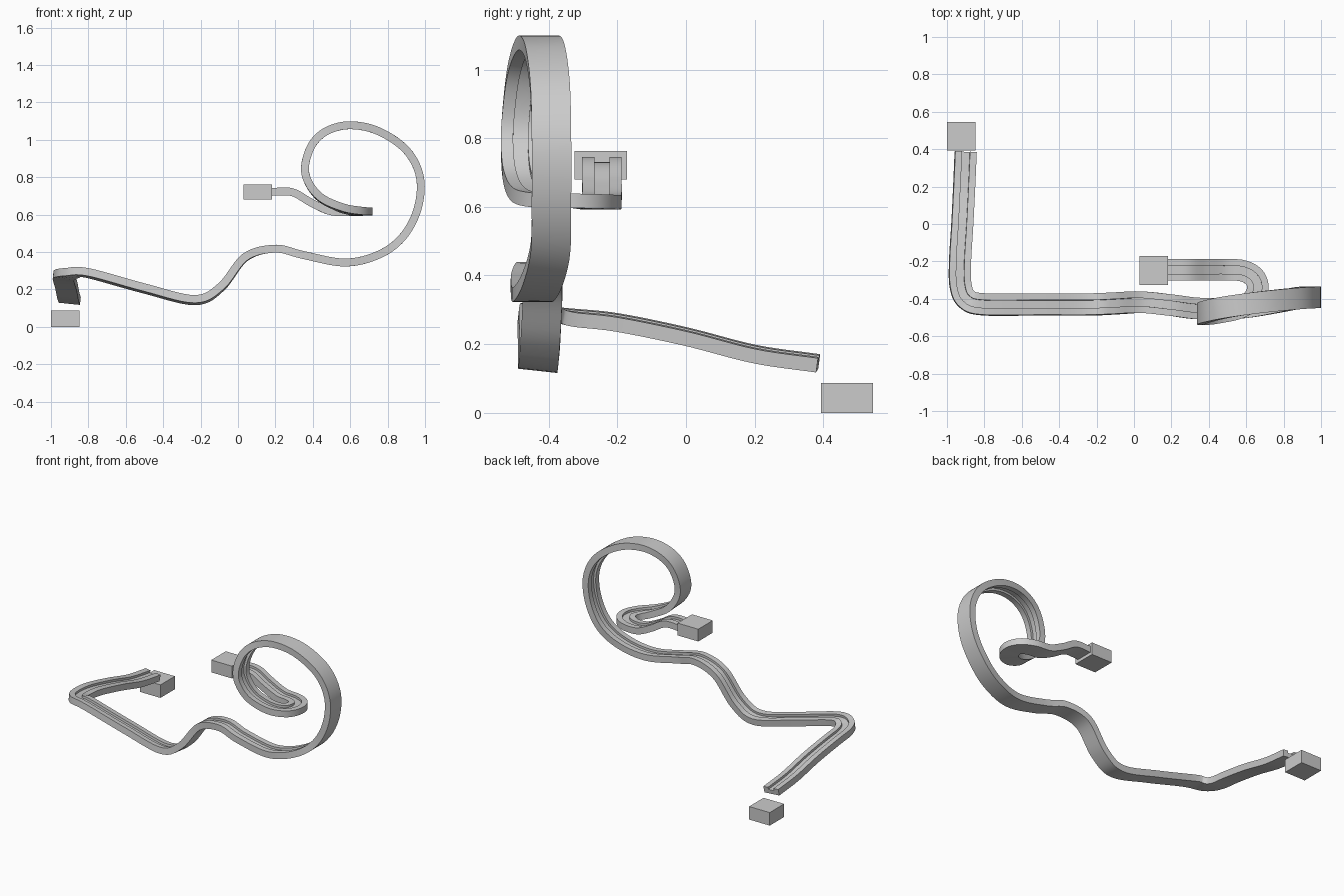
import bpy, bmesh, math
from mathutils import Vector

if "Cube" in bpy.data.objects:
    bpy.data.objects.remove(bpy.data.objects["Cube"])

# Centreline points of the track: x, y, z, heading of the track's right-hand side (degrees)
path = [
    (0.18, -0.245, 0.722, -90), (0.29, -0.245, 0.72, -90), (0.39, -0.245, 0.665, -90),
    (0.49, -0.245, 0.62, -90), (0.58, -0.25, 0.614, -105), (0.643, -0.285, 0.616, -145),
    (0.662, -0.345, 0.618, -185), (0.63, -0.41, 0.62, -225), (0.55, -0.453, 0.638, -255),
    # vertical loop
    (0.44, -0.475, 0.692, -266), (0.373, -0.482, 0.78, -270), (0.36, -0.478, 0.87, -270),
    (0.40, -0.465, 0.98, -270), (0.48, -0.447, 1.05, -270), (0.60, -0.428, 1.078, -270),
    (0.75, -0.41, 1.047, -270), (0.90, -0.396, 0.945, -270), (0.973, -0.392, 0.80, -270),
    (0.96, -0.392, 0.63, -270), (0.88, -0.395, 0.48, -270), (0.75, -0.42, 0.385, -270),
    (0.57, -0.448, 0.344, -270),
    # hump and dip
    (0.35, -0.452, 0.384, -270), (0.20, -0.434, 0.418, -270), (0.04, -0.418, 0.373, -270),
    (-0.09, -0.424, 0.213, -270), (-0.23, -0.43, 0.143, -270), (-0.50, -0.43, 0.205, -270),
    (-0.80, -0.43, 0.287, -272), (-0.893, -0.403, 0.287, -310), (-0.927, -0.33, 0.277, -352),
    (-0.93, -0.20, 0.263, -360), (-0.918, 0.0, 0.222, -360), (-0.908, 0.20, 0.171, -360),
    (-0.90, 0.385, 0.144, -360),
]
STEPS = 7


def spline(points, steps):
    """Catmull-Rom samples through the points."""
    p = [Vector(q) for q in points]
    p = [2 * p[0] - p[1]] + p + [2 * p[-1] - p[-2]]
    out = []
    for a, b, c, d in zip(p, p[1:], p[2:], p[3:]):
        for k in range(steps):
            t = k / steps
            out.append(0.5 * (2 * b + (c - a) * t + (2 * a - 5 * b + 4 * c - d) * t * t
                              + (3 * b - a - 3 * c + d) * t ** 3))
    out.append(p[-2])
    return out


def sweep(name, samples, profile):
    """Sweep a closed profile along the samples, rolled by each heading."""
    bm = bmesh.new()
    rings = []
    n = len(samples)
    for i, s in enumerate(samples):
        pos = s.xyz
        tan = (samples[min(i + 1, n - 1)].xyz - samples[max(i - 1, 0)].xyz).normalized()
        ang = math.radians(s.w)
        bank = -0.11 * min(1, max(0, (0.15 - s.x) / 0.3)) if i > n // 2 else 0
        right = Vector((math.cos(ang), math.sin(ang), bank))
        right = (right - tan * right.dot(tan)).normalized()
        up = right.cross(tan)
        rings.append([bm.verts.new(pos + right * u + up * v) for u, v in profile])
    m = len(profile)
    for r0, r1 in zip(rings, rings[1:]):
        for j in range(m):
            k = (j + 1) % m
            bm.faces.new((r0[j], r0[k], r1[k], r1[j]))
    bm.faces.new(rings[0])
    bm.faces.new(rings[-1])
    bmesh.ops.recalc_face_normals(bm, faces=bm.faces)
    mesh = bpy.data.meshes.new(name)
    bm.to_mesh(mesh)
    bm.free()
    ob = bpy.data.objects.new(name, mesh)
    bpy.context.collection.objects.link(ob)
    return ob


def box(name, lo, hi):
    lo, hi = Vector(lo), Vector(hi)
    bpy.ops.mesh.primitive_cube_add(size=1, location=(lo + hi) / 2)
    ob = bpy.context.object
    ob.name = name
    ob.scale = hi - lo
    bpy.ops.object.transform_apply(location=False, rotation=False, scale=True)


# Grooved track
W, G, H, D = 0.0575, 0.0215, 0.021, 0.015
groove = [(-W, -H), (W, -H), (W, H), (G, H), (G, H - D), (-G, H - D), (-G, H), (-W, H)]
track = sweep("track", spline(path, STEPS), groove)
bpy.context.view_layer.objects.active = track
track.select_set(True)
bpy.ops.object.shade_smooth_by_angle(angle=math.radians(35))

# Start and finish blocks
box("start_block", (0.03, -0.325, 0.68), (0.183, -0.172, 0.762))
box("finish_block", (-1.0, 0.393, 0.0), (-0.848, 0.545, 0.087))
